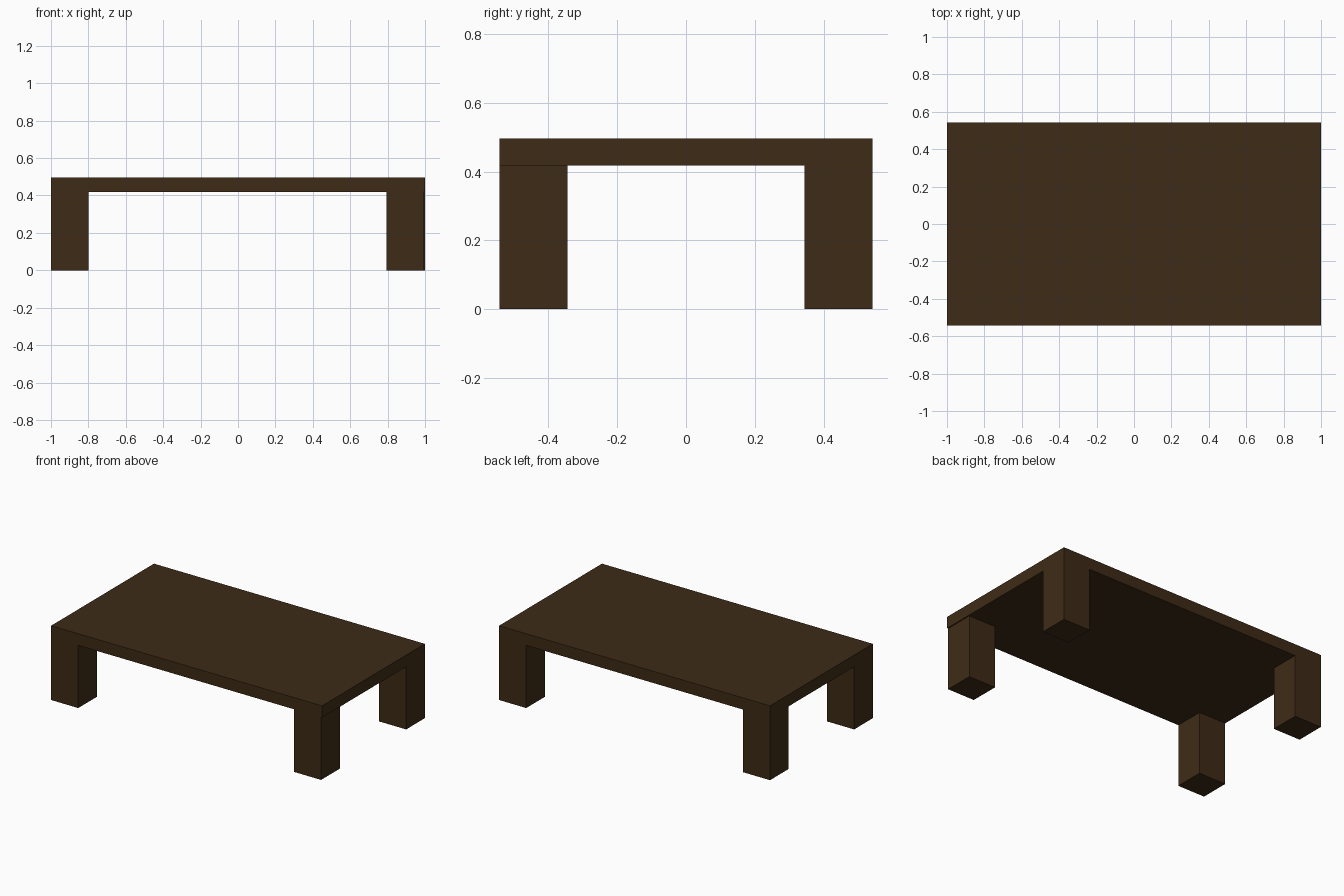
import bpy

if "Cube" in bpy.data.objects:
    bpy.data.objects.remove(bpy.data.objects["Cube"])

# Dark brown wood
wood = bpy.data.materials.new("dark_wood")
wood.diffuse_color = (0.048, 0.024, 0.008, 1)
wood.use_nodes = True
wood.node_tree.nodes["Principled BSDF"].inputs["Base Color"].default_value = wood.diffuse_color


def box(name, x0, x1, y0, y1, z0, z1):
    bpy.ops.mesh.primitive_cube_add(
        size=1, location=((x0 + x1) / 2, (y0 + y1) / 2, (z0 + z1) / 2))
    ob = bpy.context.object
    ob.name = name
    ob.scale = (x1 - x0, y1 - y0, z1 - z0)
    bpy.ops.object.transform_apply(location=False, rotation=False, scale=True)
    ob.data.materials.append(wood)
    return ob


HALF_DEPTH, LEG_DEPTH, LEG_WIDTH = 0.542, 0.197, 0.2
UNDERSIDE, HEIGHT = 0.418, 0.496

# Table top
box("table_top", -1, 1, -HALF_DEPTH, HALF_DEPTH, UNDERSIDE, HEIGHT)

# Corner legs; the front right one sits slightly inset
for side, x0 in (("left", -1.0), ("right", 1.0 - LEG_WIDTH)):
    for end, y0 in (("front", -HALF_DEPTH), ("back", HALF_DEPTH - LEG_DEPTH)):
        shift = -0.007 if (side, end) == ("right", "front") else 0
        box(f"{end}_{side}_leg", x0 + shift, x0 + LEG_WIDTH + shift,
            y0, y0 + LEG_DEPTH, 0, UNDERSIDE)
